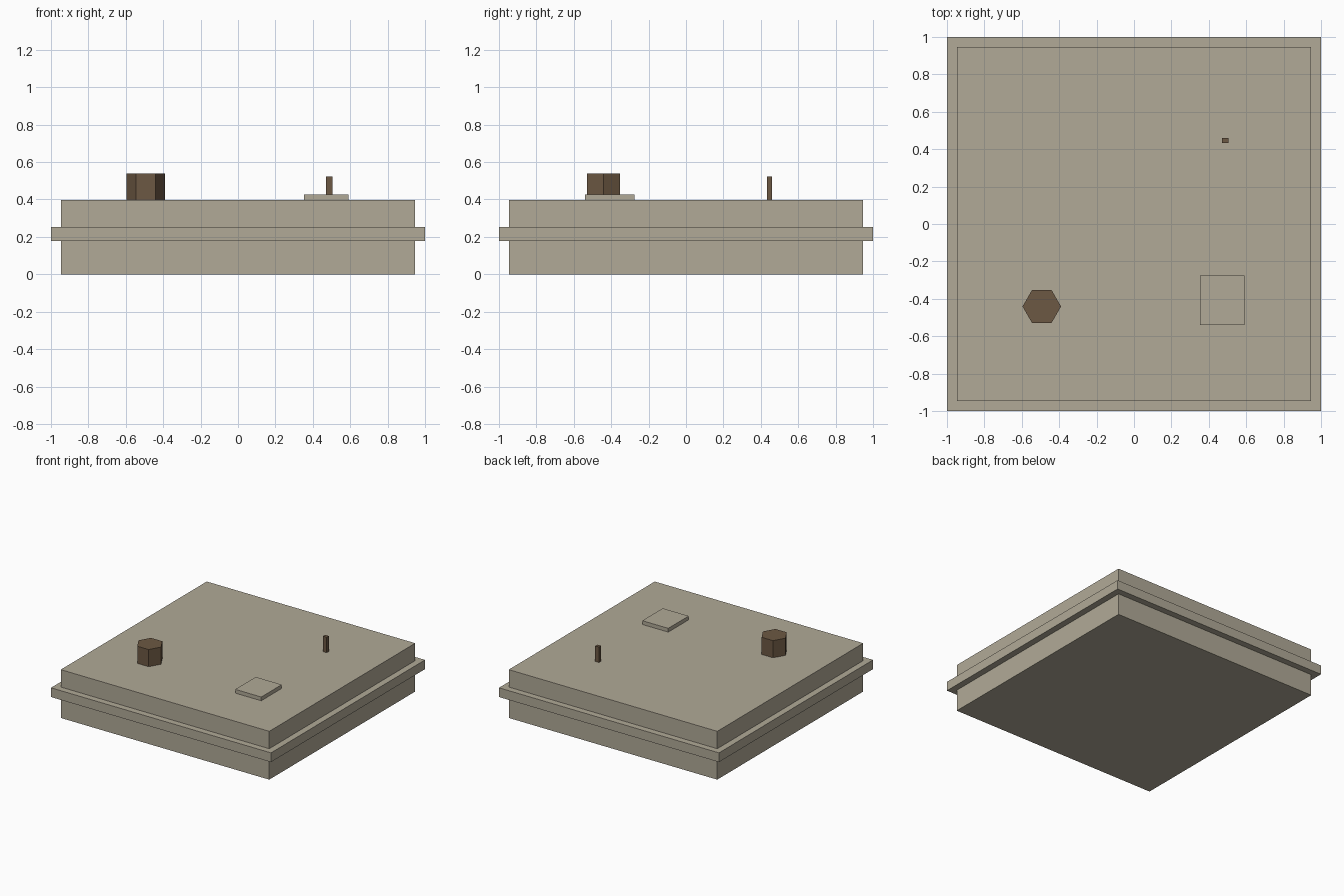
import bpy
import math

cube = bpy.data.objects.get("Cube")
if cube:
    bpy.data.objects.remove(cube, do_unlink=True)


def material(name, color):
    mat = bpy.data.materials.new(name)
    mat.use_nodes = True
    mat.diffuse_color = color
    mat.node_tree.nodes["Principled BSDF"].inputs["Base Color"].default_value = color
    return mat


def finish(name, mat):
    obj = bpy.context.object
    obj.name = obj.data.name = name
    bpy.ops.object.transform_apply(location=False, rotation=True, scale=True)
    obj.data.materials.append(mat)
    return obj


def box(name, center, size, bottom, top, mat):
    bpy.ops.mesh.primitive_cube_add(size=1, location=(*center, (bottom + top) / 2))
    bpy.context.object.scale = (*size, top - bottom)
    return finish(name, mat)


stone = material("stone beige", (0.44, 0.40, 0.31, 1))
wood = material("dark brown", (0.15, 0.098, 0.056, 1))
TOP = 0.397

# Square base with a rim around its middle
box("base_slab", (0, 0), (1.895, 1.895), 0, TOP, stone)
box("base_rim", (0, 0), (2, 2), 0.178, 0.254, stone)

# Low plate
box("low_plate", (0.472, -0.408), (0.236, 0.266), TOP, 0.428, stone)

# Thin post
box("thin_post", (0.487, 0.446), (0.034, 0.028), TOP, 0.524, wood)

# Hexagonal block with corners pointing along x
bpy.ops.mesh.primitive_cylinder_add(
    vertices=6, radius=0.103, depth=0.538 - TOP,
    location=(-0.493, -0.441, (0.538 + TOP) / 2), rotation=(0, 0, math.pi / 2))
finish("hexagonal_block", wood)
